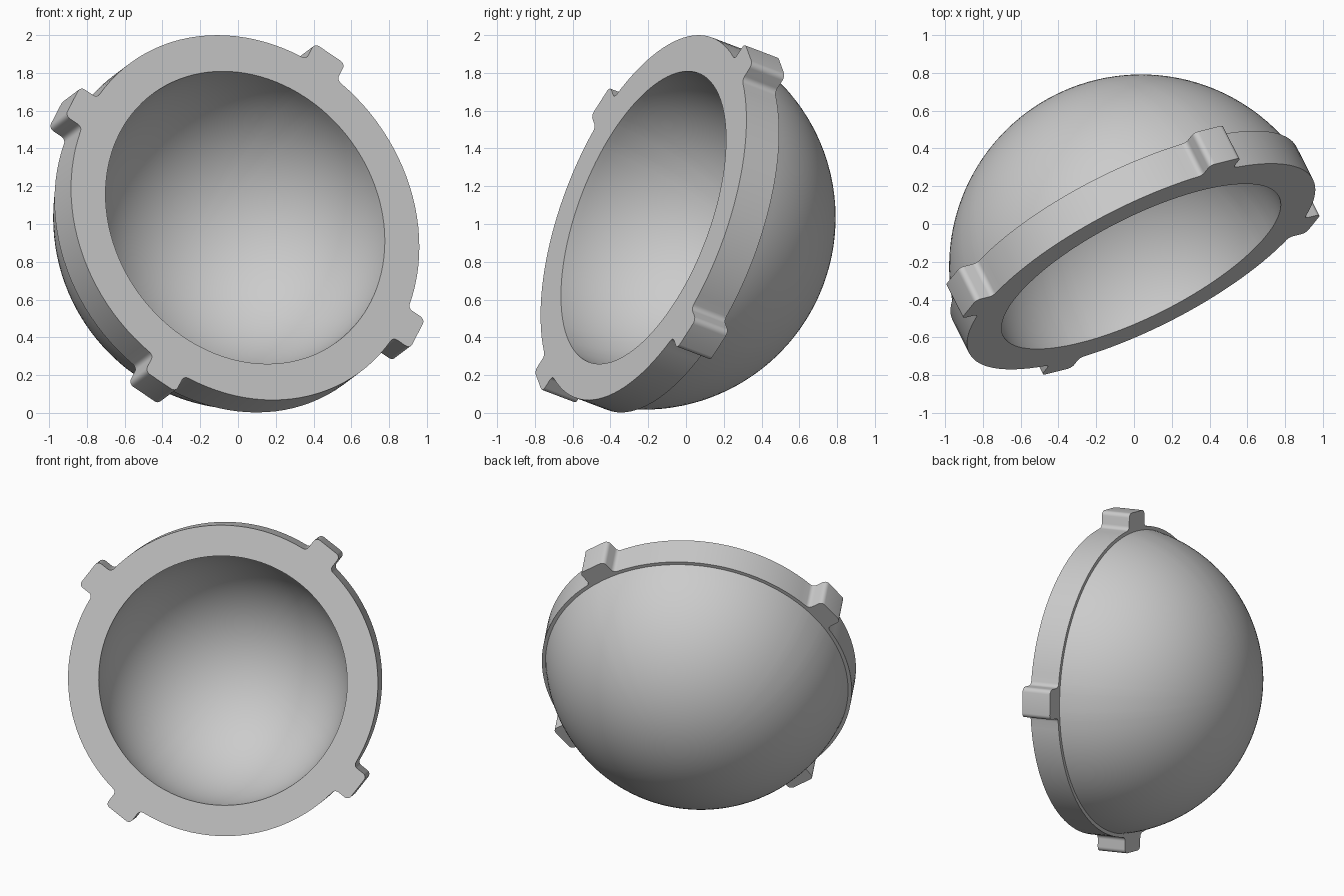
import bpy, bmesh
from math import sin, cos, pi, atan2, sqrt, hypot, radians
from mathutils import Matrix, Vector

cube = bpy.data.objects.get("Cube")
if cube:
    bpy.data.objects.remove(cube, do_unlink=True)

OUTER, INNER = 1.02, 0.818          # dome radii
DEPTH = 0.205                       # flange depth
TIP, HALF = 1.125, 0.1              # tab reach and half width
FILLET, ROUND = 0.03, 0.03          # tab root and tip radii


def arc(cx, cy, r, a, b, steps):
    return [(cx + r * cos(a + (b - a) * i / steps),
             cy + r * sin(a + (b - a) * i / steps)) for i in range(steps + 1)]


def flange_outline():
    """Circle with four filleted tabs, counter-clockwise."""
    cy = HALF + FILLET
    cx = sqrt((OUTER + FILLET) ** 2 - cy ** 2)
    half = arc(cx, cy, FILLET, atan2(-cy, -cx), -pi / 2, 5)
    half += arc(TIP - ROUND, HALF - ROUND, ROUND, pi / 2, 0, 5)
    root = atan2(cy, cx)
    quarter = [(x, -y) for x, y in half] + [(TIP, 0)] + half[::-1]
    quarter += arc(0, 0, OUTER, root, pi / 2 - root, 24)[1:-1]
    points = []
    for k in range(4):
        c, s = cos(k * pi / 2), sin(k * pi / 2)
        points += [(x * c - y * s, x * s + y * c) for x, y in quarter]
    return points


outline = flange_outline()
rays = [(x / hypot(x, y), y / hypot(x, y)) for x, y in outline]


def ring(radius, z):
    return [(x * radius, y * radius, z) for x, y in rays]


def sphere_rings(radius, start, steps=32):
    """Rings from a starting latitude down to the pole."""
    rings = []
    for i in range(steps + 1):
        a = start + (pi / 2 - start) * i / steps
        rings.append(ring(radius * cos(a), -radius * sin(a)))
    return rings


# Loops run from the cavity pole to the rim, around the flange, to the back pole
loops = sphere_rings(INNER, 0)[::-1]
loops.append([(x, y, 0) for x, y in outline])
loops.append([(x, y, -DEPTH) for x, y in outline])
back_radius = OUTER - 0.003
loops += sphere_rings(back_radius, atan2(DEPTH, sqrt(back_radius ** 2 - DEPTH ** 2)))

bm = bmesh.new()
rows = [[bm.verts.new(p) for p in loop] for loop in loops]
count = len(outline)
for a, b in zip(rows, rows[1:]):
    for i in range(count):
        j = (i + 1) % count
        bm.faces.new((a[i], a[j], b[j], b[i]))
bmesh.ops.remove_doubles(bm, verts=bm.verts, dist=0.00001)
bmesh.ops.recalc_face_normals(bm, faces=bm.faces)
mesh = bpy.data.meshes.new("flanged_dome_shell")
bm.to_mesh(mesh)
bm.free()

# Tilt the open rim forward, sideways and upward
normal = Vector((0.427, -0.845, 0.321)).normalized()
tab = Vector((0.399, 0.494, 0.772))
tab = (tab - normal * tab.dot(normal)).normalized()
turn = Matrix((tab, normal.cross(tab), normal)).transposed().to_4x4()
mesh.transform(Matrix.Translation((0.038, -0.225, 1.034)) @ turn)

shell = bpy.data.objects.new("flanged_dome_shell", mesh)
bpy.context.collection.objects.link(shell)

grey = bpy.data.materials.new("light_grey")
grey.use_nodes = True
colour = (0.6, 0.6, 0.6, 1)
grey.diffuse_color = colour
grey.node_tree.nodes["Principled BSDF"].inputs["Base Color"].default_value = colour
mesh.materials.append(grey)

bpy.ops.object.select_all(action="DESELECT")
shell.select_set(True)
bpy.context.view_layer.objects.active = shell
bpy.ops.object.shade_smooth_by_angle(angle=radians(30))
